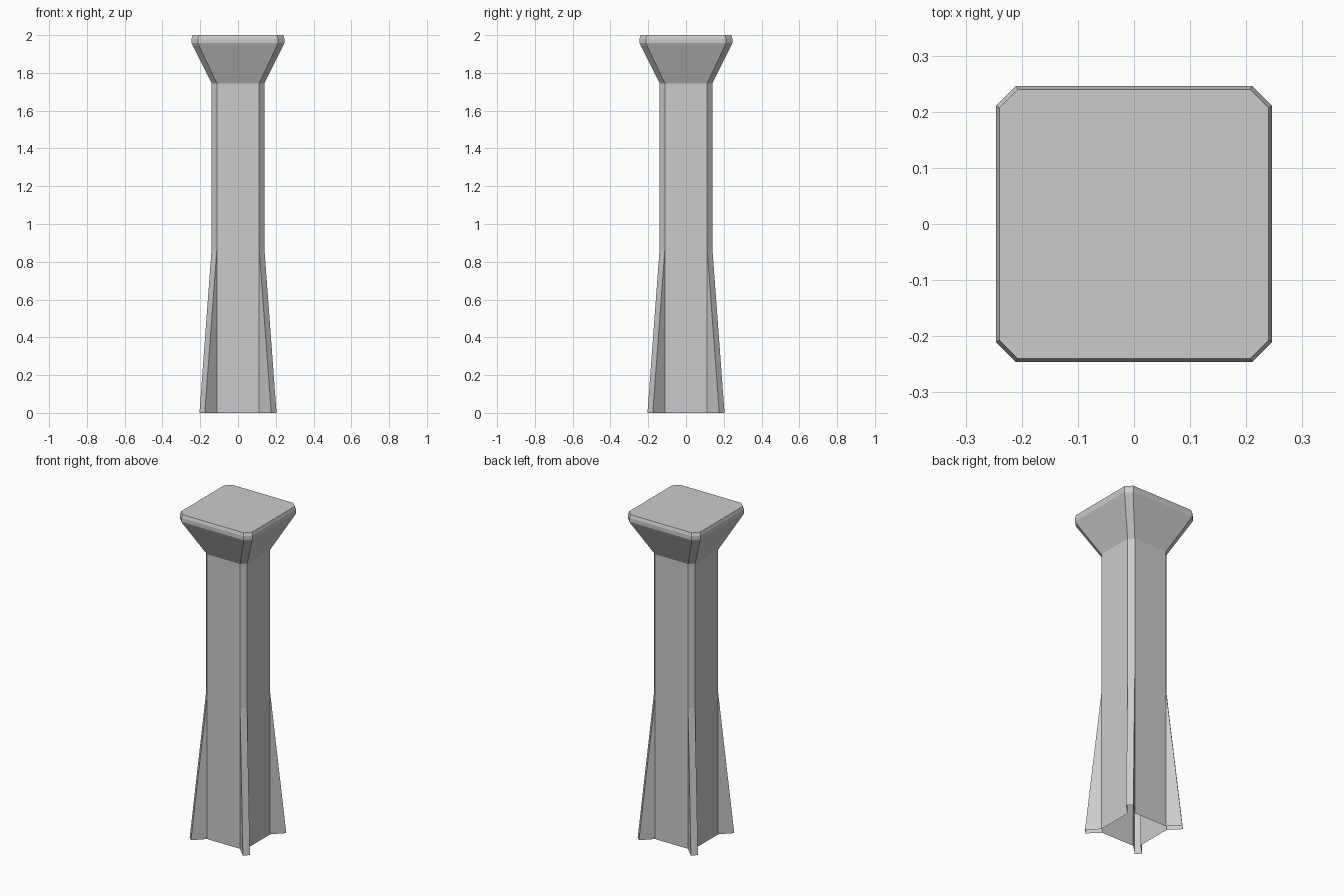
import bpy, bmesh
from math import pi
from mathutils import Matrix

if "Cube" in bpy.data.objects:
    bpy.data.objects.remove(bpy.data.objects["Cube"])

HALF, FLAT = 0.14, 0.112      # shaft half width, start of corner chamfer
FIN_TOP, FIN_OUT = 0.865, 0.064


def ring(half, flat, z):
    """Square outline with chamfered corners, counter-clockwise."""
    return [(-flat, -half, z), (flat, -half, z), (half, -flat, z), (half, flat, z),
            (flat, half, z), (-flat, half, z), (-half, flat, z), (-half, -flat, z)]


def finish(name, bm):
    bmesh.ops.remove_doubles(bm, verts=bm.verts, dist=1e-5)
    mesh = bpy.data.meshes.new(name)
    bm.to_mesh(mesh)
    bm.free()
    obj = bpy.data.objects.new(name, mesh)
    bpy.context.collection.objects.link(obj)
    return obj


def loft(name, profile, skip_corners=0, cap=False):
    """Join chamfered rings; the first skip_corners bands leave corners open."""
    bm = bmesh.new()
    rings = [[bm.verts.new(p) for p in ring(*r)] for r in profile]
    for k, (a, b) in enumerate(zip(rings, rings[1:])):
        for i in range(8):
            if k < skip_corners and i % 2:
                continue
            j = (i + 1) % 8
            bm.faces.new((a[i], a[j], b[j], b[i]))
    if cap:
        bm.faces.new(rings[-1])
    return finish(name, bm)


# Shaft, hollow underneath, corners open where the fins flare out
loft("shaft", [(HALF, FLAT, 0), (HALF, FLAT, FIN_TOP), (HALF, FLAT, 1.745)], skip_corners=1)

# Flared head with a slightly bevelled slab on top
loft("head", [(HALF, FLAT, 1.745), (0.24, 0.207, 1.945), (0.246, 0.211, 1.958),
              (0.246, 0.211, 1.982), (0.24, 0.207, 2.0)], cap=True)

# Four tapering corner fins
bm = bmesh.new()
o = FIN_OUT
for n in range(4):
    turn = Matrix.Rotation(n * pi / 2, 4, 'Z')
    pts = [(FLAT, -HALF, 0), (FLAT + o, -HALF - o, 0), (HALF + o, -FLAT - o, 0),
           (HALF, -FLAT, 0), (FLAT, -HALF, FIN_TOP), (HALF, -FLAT, FIN_TOP)]
    v = [bm.verts.new(p) for p in pts]
    for f in ((0, 1, 4), (1, 2, 5, 4), (2, 3, 5)):
        bm.faces.new([v[i] for i in f])
    bmesh.ops.transform(bm, matrix=turn, verts=v)
finish("corner_fins", bm)
